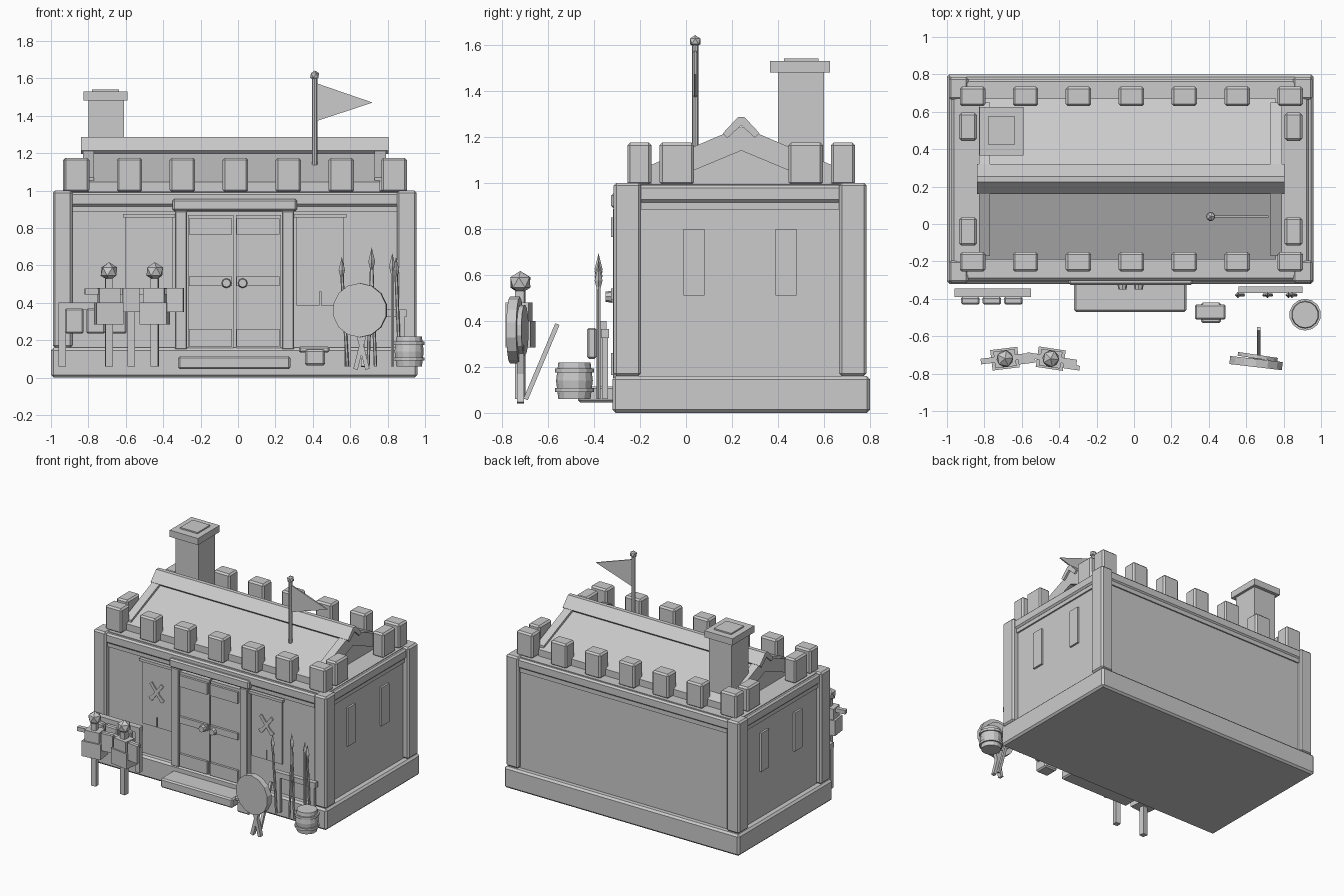
import bpy, bmesh, math
from mathutils import Vector, Matrix

cube = bpy.data.objects.get("Cube")
if cube:
    bpy.data.objects.remove(cube)

stone = bpy.data.materials.new("plain_grey")
stone.use_nodes = True
stone.diffuse_color = (0.6, 0.6, 0.6, 1)
stone.node_tree.nodes["Principled BSDF"].inputs["Base Color"].default_value = (0.6, 0.6, 0.6, 1)


def finish(name, bm, bevel=0):
    bmesh.ops.recalc_face_normals(bm, faces=bm.faces)
    mesh = bpy.data.meshes.new(name)
    bm.to_mesh(mesh)
    bm.free()
    mesh.materials.append(stone)
    ob = bpy.data.objects.new(name, mesh)
    bpy.context.collection.objects.link(ob)
    if bevel:
        mod = ob.modifiers.new("bevel", 'BEVEL')
        mod.width = bevel
        mod.segments = 1
    return ob


def box(name, x, y, z, bevel=0, turn=None):
    """Box from (min, max) ranges, optionally turned about its centre."""
    bm = bmesh.new()
    bmesh.ops.create_cube(bm, size=1)
    size = [r[1] - r[0] for r in (x, y, z)]
    mid = Vector([(r[0] + r[1]) / 2 for r in (x, y, z)])
    bmesh.ops.scale(bm, vec=size, verts=bm.verts)
    ob = finish(name, bm, bevel)
    ob.location = mid
    if turn:
        ob.rotation_euler = turn
    return ob


def rod(name, a, b, r1, r2, sides=6):
    """Tapered rod between two points."""
    a, b = Vector(a), Vector(b)
    bm = bmesh.new()
    bmesh.ops.create_cone(bm, cap_ends=True, segments=sides, radius1=r1, radius2=r2, depth=(b - a).length)
    ob = finish(name, bm)
    ob.location = (a + b) / 2
    ob.rotation_euler = (b - a).to_track_quat('Z', 'Y').to_euler()
    return ob


def prism(name, points, axis, lo, hi):
    """Extrude an outline along x (points are y, z) or y (points are x, z)."""
    bm = bmesh.new()
    place = (lambda p: (lo, p[0], p[1])) if axis == 'x' else (lambda p: (p[0], lo, p[1]))
    face = bm.faces.new([bm.verts.new(place(p)) for p in points])
    new = bmesh.ops.extrude_face_region(bm, geom=[face])["geom"]
    shift = (hi - lo, 0, 0) if axis == 'x' else (0, hi - lo, 0)
    bmesh.ops.translate(bm, vec=shift, verts=[v for v in new if isinstance(v, bmesh.types.BMVert)])
    return finish(name, bm)


def ball(name, at, r):
    bm = bmesh.new()
    bmesh.ops.create_icosphere(bm, subdivisions=1, radius=r)
    ob = finish(name, bm)
    ob.location = at
    return ob


# Plinth, walls, corner posts
box("plinth", (-1, .96), (-.32, .8), (0, .16), .014)
box("walls", (-.95, .91), (-.275, .755), (.15, .995))
for x in (-.99, .85):
    for y in (-.315, .665):
        box("corner_post", (x, x + .105), (y, y + .12), (.16, 1), .012)

# Cornice in two steps
box("cornice", (-.975, .935), (-.302, .775), (.915, .99), .012)
box("cornice_lower", (-.962, .922), (-.288, .765), (.885, .92))

# Battlements
for i in range(7):
    x = -.863 + i * .283
    for y in (-.255, .63):
        box("merlon", (x - .068, x + .068), (y, y + .105), (.99, 1.175), .012)
for x in (-.935, .805):
    for y in (-.115, .445):
        box("side_merlon", (x, x + .095), (y, y + .15), (.99, 1.175), .012)

# Roof, end rafters, ridge cap
MID = .24
prism("roof", [(MID - .43, .98), (MID - .43, 1.045), (MID, 1.225), (MID + .43, 1.045), (MID + .43, .98)], 'x', -.8, .76)
rafter = [(MID - .41, 1.0), (MID - .41, 1.07), (MID, 1.245), (MID + .41, 1.07), (MID + .41, 1.0), (MID + .36, .99), (MID, 1.14), (MID - .36, .99)]
for x in (-.83, .73):
    prism("end_rafter", rafter, 'x', x, x + .06)
prism("ridge_cap", [(MID - .08, 1.215), (MID - .015, 1.285), (MID + .015, 1.285), (MID + .08, 1.215), (MID + .06, 1.195), (MID, 1.25), (MID - .06, 1.195)], 'x', -.84, .805)

# Chimney
box("chimney", (-.8, -.61), (.4, .6), (1, 1.49))
box("chimney_cap", (-.825, -.59), (.365, .625), (1.48, 1.53))
box("chimney_top", (-.78, -.635), (.425, .575), (1.52, 1.54))

# Flag
rod("flag_pole", (.41, .04, 1.12), (.41, .04, 1.62), .015, .015, 8)
ball("flag_knob", (.41, .04, 1.615), .027)
prism("flag", [(.415, 1.575), (.72, 1.47), (.415, 1.37)], 'y', .035, .045)

# Double door with frame
box("lintel", (-.35, .315), (-.325, -.27), (.89, .955), .01)
for x in (-.337, .235):
    box("door_frame", (x, x + .065), (-.318, -.27), (.15, .89), .005)
for x, knob in ((-.267, -.062), (-.012, .025)):
    box("door", (x, x + .243), (-.308, -.27), (.155, .87))
    for lo, hi in ((.165, .26), (.49, .54), (.765, .85)):
        box("door_band", (x + .005, x + .235), (-.325, -.3), (lo, hi))
    rod("door_knob", (knob, -.32, .505), (knob, -.35, .505), .027, .022, 8)
box("door_step", (-.32, .28), (-.47, -.31), (.045, .115), .01)

# Banners with crossed emblem
for x in (-.475, .44):
    box("banner_rod", (x - .14, x + .14), (-.3, -.27), (.855, .875))
    box("banner_cloth", (x - .127, x + .127), (-.286, -.27), (.46, .86))
    for s in (-1, 1):
        lo, hi = sorted((x + s * .004, x + s * .127))
        box("banner_tail", (lo, hi), (-.286, -.27), (.385, .46))
        box("emblem_blade", (x - .012, x + .012), (-.294, -.28), (.57, .73), 0, (0, s * .65, 0))
        box("emblem_guard", (x + s * .035 - .03, x + s * .035 + .03), (-.294, -.28), (.602, .622), 0, (0, s * .65, 0))

# Side windows
for x in (-.965, .905):
    for y in (-.01, .39):
        box("side_window", (x, x + .02), (y, y + .09), (.51, .8))

# Training dummies
for x, turn in ((-.69, .12), (-.445, -.15)):
    parts = [
        box("dummy_post", (x - .02, x + .02), (-.74, -.7), (.06, .53)),
        box("dummy_skirt", (x - .073, x + .073), (-.775, -.665), (.285, .4)),
        box("dummy_chest", (x - .057, x + .057), (-.765, -.675), (.38, .48)),
        box("dummy_arms", (x - .13, x + .14), (-.735, -.705), (.445, .475)),
        box("dummy_shield", (x + .07, x + .16), (-.76, -.735), (.35, .48)),
    ]
    parts.append(ball("dummy_head", (x, -.72, .567), .05))
    spin = Matrix.Translation((x, -.72, 0)) @ Matrix.Rotation(turn, 4, 'Z') @ Matrix.Translation((-x, .72, 0))
    for p in parts:
        p.location = spin @ p.location
        p.rotation_euler = (0, 0, turn)

# Archery target on crossed legs
rod("target_face", (.65, -.765, .36), (.655, -.722, .36), .145, .145, 14)
rod("target_back", (.66, -.72, .36), (.663, -.7, .36), .11, .11, 14)
for s in (-1, 1):
    box("target_leg", (.648, .672), (-.735, -.705), (.04, .3), 0, (0, s * .25, 0))
box("target_prop", (.657, .677), (-.638, -.618), (.045, .4), 0, (-.4, 0, 0))

# Shield rack
box("rack_beam", (-.96, -.55), (-.39, -.345), (.36, .4))
for x in (-.96, -.59):
    box("rack_leg", (x, x + .04), (-.385, -.35), (.06, .38))
for x in (-.925, -.81, -.695):
    box("rack_shield", (x, x + .1), (-.43, -.39), (.235, .37), .008)

# Spear rack
box("spear_rack_beam", (.56, .9), (-.37, -.335), (.325, .365))
for x in (.57, .855):
    box("spear_rack_leg", (x, x + .035), (-.365, -.34), (.06, .34))
for x, lean, top in ((.585, -.03, .56), (.695, .02, .61), (.735, -.02, .6), (.825, .0, .58), (.865, -.02, .56)):
    tip = x + lean
    rod("spear_shaft", (x, -.38, .06), (tip, -.38, top), .009, .009)
    rod("spear_head", (tip, -.38, top + .015), (tip, -.38, top + .085), .017, 0, 4)
    rod("spear_socket", (tip, -.38, top - .03), (tip, -.38, top + .015), .006, .017, 4)

# Small anvil block
box("anvil_block", (.358, .465), (-.53, -.42), (.065, .15), .01)
box("anvil_top", (.325, .49), (-.51, -.43), (.135, .165), .008)

# Barrel
for lo, hi, r1, r2 in ((.06, .14, .07, .08), (.14, .22, .08, .07)):
    rod("barrel_half", (.915, -.485, lo), (.915, -.485, hi), r1, r2, 14)
for z in (.09, .175):
    rod("barrel_hoop", (.915, -.485, z), (.915, -.485, z + .018), .085, .085, 14)
